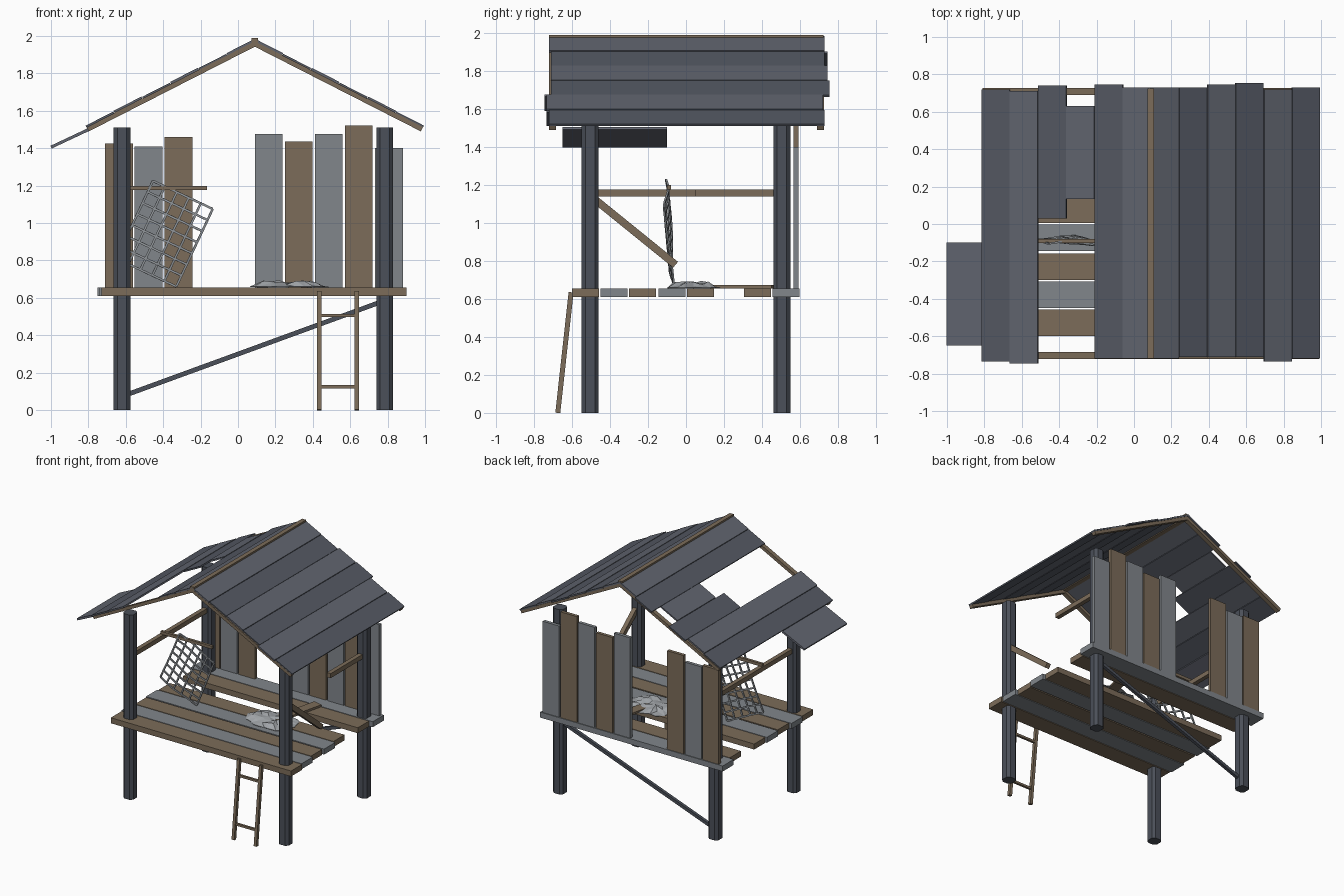
import bpy, bmesh, math, random
from mathutils import Vector, Matrix

if "Cube" in bpy.data.objects:
    bpy.data.objects.remove(bpy.data.objects["Cube"])

random.seed(4)


def material(name, r, g, b):
    m = bpy.data.materials.new(name)
    m.diffuse_color = (r, g, b, 1)
    m.use_nodes = True
    m.node_tree.nodes["Principled BSDF"].inputs["Base Color"].default_value = m.diffuse_color
    return m


BROWN = material("brown_wood", .20, .15, .10)
GREY = material("grey_wood", .22, .24, .26)
DARK = material("dark_wood", .07, .08, .10)
ROOF_A = material("roof_light", .12, .13, .16)
ROOF_B = material("roof_dark", .09, .10, .125)
CLOTH = material("cloth_grey", .36, .38, .40)
WIRE = material("wire_grey", .28, .30, .32)


def finish(name, bm, mat):
    me = bpy.data.meshes.new(name)
    bmesh.ops.recalc_face_normals(bm, faces=bm.faces)
    bm.to_mesh(me)
    bm.free()
    me.materials.append(mat)
    ob = bpy.data.objects.new(name, me)
    bpy.context.collection.objects.link(ob)
    return ob


def add_beam(bm, p, q, w, h, up=(0, 0, 1)):
    # box from p to q, width w sideways and height h along up
    p, q = Vector(p), Vector(q)
    d = q - p
    x = d.normalized()
    y = Vector(up).cross(x).normalized()
    z = x.cross(y)
    rot = Matrix((x, y, z)).transposed().to_4x4()
    mat = Matrix.Translation((p + q) / 2) @ rot @ Matrix.Diagonal((d.length, w, h, 1))
    return bmesh.ops.create_cube(bm, size=1, matrix=mat)


def beam(name, p, q, w, h, mat, up=(0, 0, 1)):
    bm = bmesh.new()
    add_beam(bm, p, q, w, h, up)
    return finish(name, bm, mat)


def box(name, x0, x1, y0, y1, z0, z1, mat):
    y, z = (y0 + y1) / 2, (z0 + z1) / 2
    return beam(name, (x0, y, z), (x1, y, z), y1 - y0, z1 - z0, mat)


# Corner posts with chamfered edges
for px, sx in ((-.62, "left"), (.785, "right")):
    for py, sy in ((-.505, "front"), (.505, "back")):
        bm = bmesh.new()
        add_beam(bm, (px, py, 0), (px, py, 1.51), .09, .09, (0, 1, 0))
        edges = [e for e in bm.edges if abs(e.verts[0].co.z - e.verts[1].co.z) > 1]
        bmesh.ops.bevel(bm, geom=edges, offset=.02, segments=1, affect='EDGES')
        finish(f"{sy}_{sx}_post", bm, DARK)

# Deck planks, one missing near the back
deck = [(-.60, -.73, .90, BROWN), (-.45, -.74, .89, GREY), (-.30, -.72, .87, BROWN),
        (-.145, -.73, .88, GREY), (.005, -.72, .86, BROWN),
        (.305, -.71, .87, BROWN), (.455, -.75, .90, GREY)]
for i, (y, x0, x1, mat) in enumerate(deck):
    box(f"deck_plank_{i}", x0, x1, y, y + .143, .61, .655, mat)

# Back wall boards with a gap in the middle
wall = [(-.71, 1.425, BROWN), (-.553, 1.41, GREY), (-.392, 1.46, BROWN),
        (.09, 1.475, GREY), (.25, 1.435, BROWN), (.412, 1.475, GREY),
        (.572, 1.52, BROWN), (.733, 1.40, GREY)]
for i, (x, top, mat) in enumerate(wall):
    box(f"wall_board_{i}", x, x + .148, .565, .592, .655, top, mat)

# Side rails: whole on the left, broken on the right
beam("left_rail", (-.62, -.47, 1.158), (-.62, .475, 1.158), .035, .037, BROWN)
beam("right_rail_stub", (.785, .05, 1.158), (.785, .475, 1.158), .035, .037, BROWN)
beam("right_rail_fallen", (.785, -.475, 1.12), (.785, -.055, .78), .035, .04, BROWN)
beam("net_rail", (-.63, -.09, 1.187), (-.165, -.09, 1.187), .022, .024, BROWN)

# Diagonal brace between the back posts
beam("back_brace", (-.60, .505, .08), (.77, .505, .58), .025, .025, DARK)

# Ladder with a missing middle rung
for x, side in ((.435, "left"), (.635, "right")):
    beam(f"ladder_{side}_rail", (x, -.675, 0), (x, -.605, .635), .024, .026, BROWN, (0, 1, 0))
for i, z in enumerate((.125, .505)):
    y = -.675 + .07 * z / .635
    beam(f"ladder_rung_{i}", (.435, y, z), (.635, y, z), .018, .018, BROWN)

# Gable roof: slope frame measured from the ridge
RX, RZ, K = .09, 1.985, .51


def slope_point(x, y, depth):
    s = 1 if x > RX else -1
    n = Vector((s * K, 0, 1)).normalized()
    return Vector((x, y, RZ - K * abs(x - RX))) - n * depth, n


def roof_panel(name, x0, x1, y0, y1, mat, depth=.006):
    a, n = slope_point((x0 + x1) / 2, y0, depth)
    b = Vector((a.x, y1, a.z))
    beam(name, a, b, abs(x1 - x0) * math.sqrt(1 + K * K), .012, mat, n)


right_ends = [(-.72, .73), (-.71, .73), (-.71, .745), (-.71, .755), (-.735, .72), (-.72, .73)]
left_ends = [(-.72, .73), (-.72, .745), (.135, .63), (.03, .74), (-.745, .71), (-.735, .72)]
for s, side, ends in ((1, "right", right_ends), (-1, "left", left_ends)):
    for i, (y0, y1) in enumerate(ends):
        x0, x1 = RX + s * (.003 + .151 * i), RX + s * .151 * (i + 1)
        roof_panel(f"roof_{side}_board_{i}", x0, x1, y0, y1,
                   (ROOF_A, ROOF_B)[i % 2], .006 + .003 * (i % 2))
    for y, end in ((-.703, "front"), (.708, "back")):
        a, n = slope_point(RX + s * .002, y, .025)
        b, n = slope_point(RX + s * .905, y, .025)
        beam(f"{end}_{side}_rafter", a, b, .036, .026, BROWN, n)
box("ridge_beam", RX - .018, RX + .018, -.72, .725, 1.955, 1.99, BROWN)

# Roof board slipping off the left eave
n = Vector((-.47, 0, 1)).normalized()
beam("slipped_roof_board", (-.90, -.65, 1.452), (-.90, -.10, 1.452), .22, .016, ROOF_A, n)

# Hanging wire net, turned and slightly bowed
bm = bmesh.new()
origin = Vector((-.455, -.105, 1.225))
across, down = Vector((.32, 0, -.15)), Vector((-.195, .03, -.415))
COLS, ROWS = 5, 7


def net_point(i, j):
    u, v = i / COLS, j / ROWS
    p = origin + across * u + down * v
    p.y += .012 * math.sin(u * 5 + v * 3)
    return p


for i in range(COLS + 1):
    for j in range(ROWS + 1):
        if i < COLS:
            add_beam(bm, net_point(i, j), net_point(i + 1, j), .01, .012)
        if j < ROWS:
            add_beam(bm, net_point(i, j), net_point(i, j + 1), .01, .012, (1, 0, 0))
finish("hanging_net", bm, WIRE)

# Crumpled cloth lying on the deck
bm = bmesh.new()
bmesh.ops.create_grid(bm, x_segments=7, y_segments=6, size=1)
for v in bm.verts:
    x, y = v.co.x, v.co.y
    r = max(abs(x), abs(y)) / max(math.hypot(x, y), 1e-6)
    r *= random.uniform(.85, 1.05)
    edge = max(abs(x), abs(y)) > .95
    v.co = Vector((.28 + .21 * x * r, .04 + .16 * y * r,
                   .66 if edge else random.uniform(.664, .695)))
bmesh.ops.triangulate(bm, faces=bm.faces)
cloth = finish("crumpled_cloth", bm, CLOTH)
solid = cloth.modifiers.new("thickness", 'SOLIDIFY')
solid.thickness = .004

# Loose board bridging the hole in the deck
beam("loose_board", (.30, .05, .664), (.40, .46, .664), .08, .017, BROWN)
